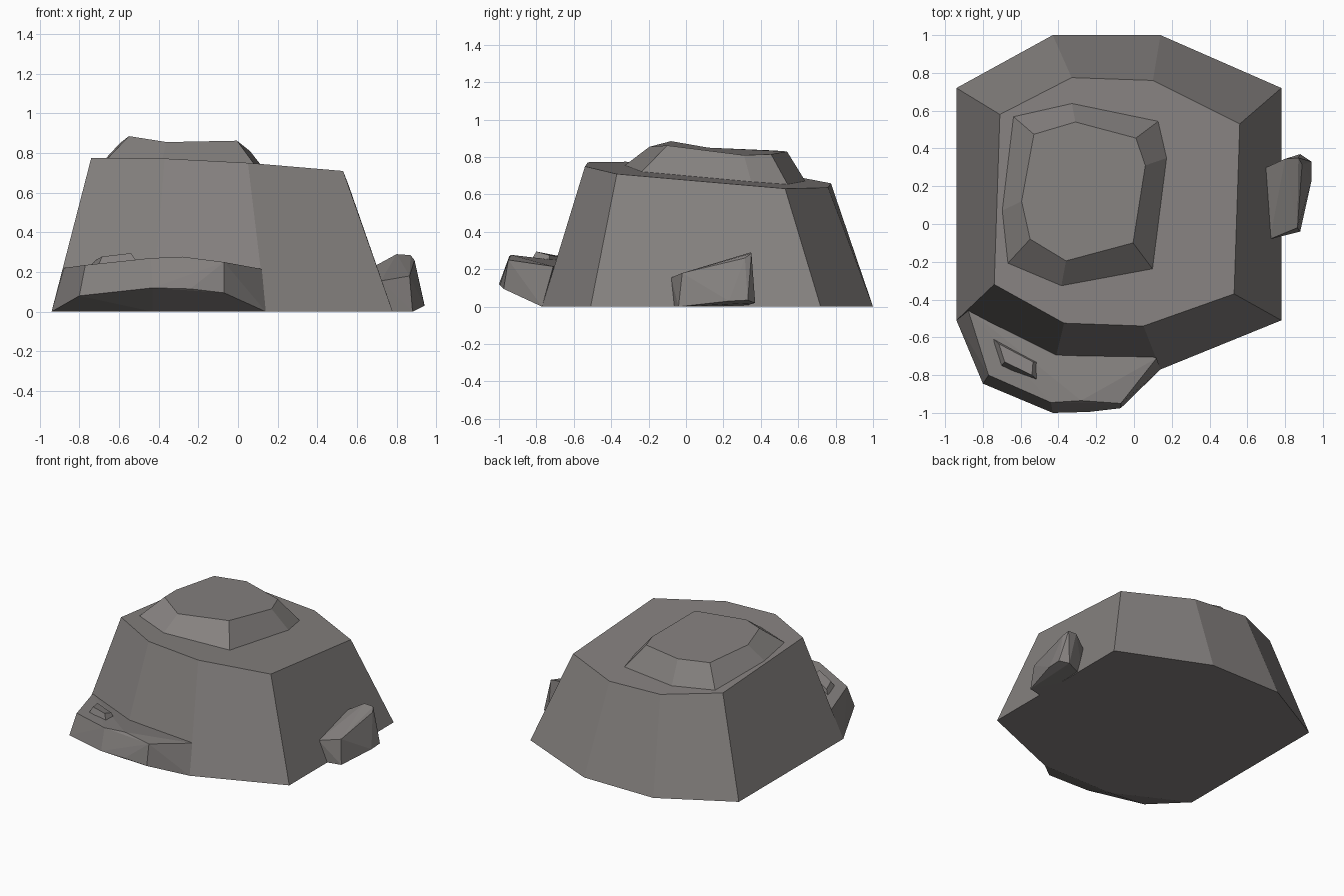
import bpy, bmesh

if "Cube" in bpy.data.objects:
    bpy.data.objects.remove(bpy.data.objects["Cube"])

stone = bpy.data.materials.new("warm grey stone")
stone.diffuse_color = (0.235, 0.22, 0.213, 1)
stone.use_nodes = True
stone.node_tree.nodes["Principled BSDF"].inputs["Base Color"].default_value = stone.diffuse_color


def finish(name, bm):
    bmesh.ops.recalc_face_normals(bm, faces=bm.faces[:])
    mesh = bpy.data.meshes.new(name)
    bm.to_mesh(mesh)
    bm.free()
    mesh.materials.append(stone)
    obj = bpy.data.objects.new(name, mesh)
    bpy.context.collection.objects.link(obj)
    return obj


def frustum(name, lower, upper):
    """Closed block between two rings with the same number of points."""
    bm = bmesh.new()
    a = [bm.verts.new(p) for p in lower]
    b = [bm.verts.new(p) for p in upper]
    n = len(a)
    for i in range(n):
        j = (i + 1) % n
        bm.faces.new((a[i], a[j], b[j], b[i]))
    bm.faces.new(a[::-1])
    bm.faces.new(b)
    return finish(name, bm)


def chunk(name, points):
    """Convex chipped rock through the given corners."""
    bm = bmesh.new()
    for p in points:
        bm.verts.new(p)
    res = bmesh.ops.convex_hull(bm, input=bm.verts[:])
    loose = [v for v in bm.verts if not v.link_faces]
    bmesh.ops.delete(bm, geom=loose, context='VERTS')
    return finish(name, bm)


def slope(x, y, lift=0.0):
    """Point on the tilted top of the main rock."""
    return (x, y, 0.775 - 0.055 * (x + 0.74) - 0.085 * (y + 0.32) + lift)


# Main rock: tapered octagon with a tilted top
base = [(-.94, -.51), (-.43, -.77), (.14, -.77), (.78, -.51),
        (.78, .72), (.14, 1), (-.43, 1), (-.94, .72)]
rim = [(-.74, -.32), (-.37, -.525), (.05, -.54), (.53, -.37),
       (.56, .53), (.10, .76), (-.33, .775), (-.71, .58)]
frustum("main_rock", [(x, y, 0) for x, y in base], [slope(x, y) for x, y in rim])

# Cap slab on the top
foot = [(-.67, -.21), (-.385, -.33), (.10, -.24), (.175, .35),
        (.13, .545), (-.33, .64), (-.64, .57), (-.70, .07)]
crown = [(-.55, -.08, .885), (-.36, -.195, .855), (-.005, -.10, .862), (.06, .31, .81),
         (.01, .455, .815), (-.31, .54, .83), (-.53, .475, .835), (-.595, .12, .85)]
frustum("cap_slab", [slope(x, y, -.003) for x, y in foot], crown)

# Front ledge with an undercut
chunk("front_ledge", [
    (-.94, -.51, 0), (-.80, -.845, .08), (-.43, -1, .12), (-.24, -.995, .115),
    (-.07, -.975, .095), (.14, -.77, 0), (-.43, -.77, 0),
    (-.88, -.45, .22), (-.77, -.80, .235), (-.44, -.945, .27), (-.28, -.935, .277),
    (-.07, -.95, .25), (.12, -.71, .215), (-.41, -.70, .22)])

# Little raised stone on the ledge
frustum("ledge_stone",
        [(-.76, -.595, .22), (-.71, -.76, .22), (-.495, -.84, .23), (-.49, -.735, .22)],
        [(-.715, -.635, .262), (-.685, -.73, .278), (-.54, -.80, .295), (-.535, -.73, .275)])

# Side boulder leaning on the right wall
chunk("side_boulder", [
    (.88, -.04, 0), (.94, .23, .03), (.94, .33, .035), (.88, .37, .02),
    (.70, .30, 0), (.70, -.08, 0),
    (.72, -.08, .155), (.865, -.02, .18), (.89, .315, .26),
    (.87, .35, .285), (.80, .345, .29), (.69, .295, .23)])
